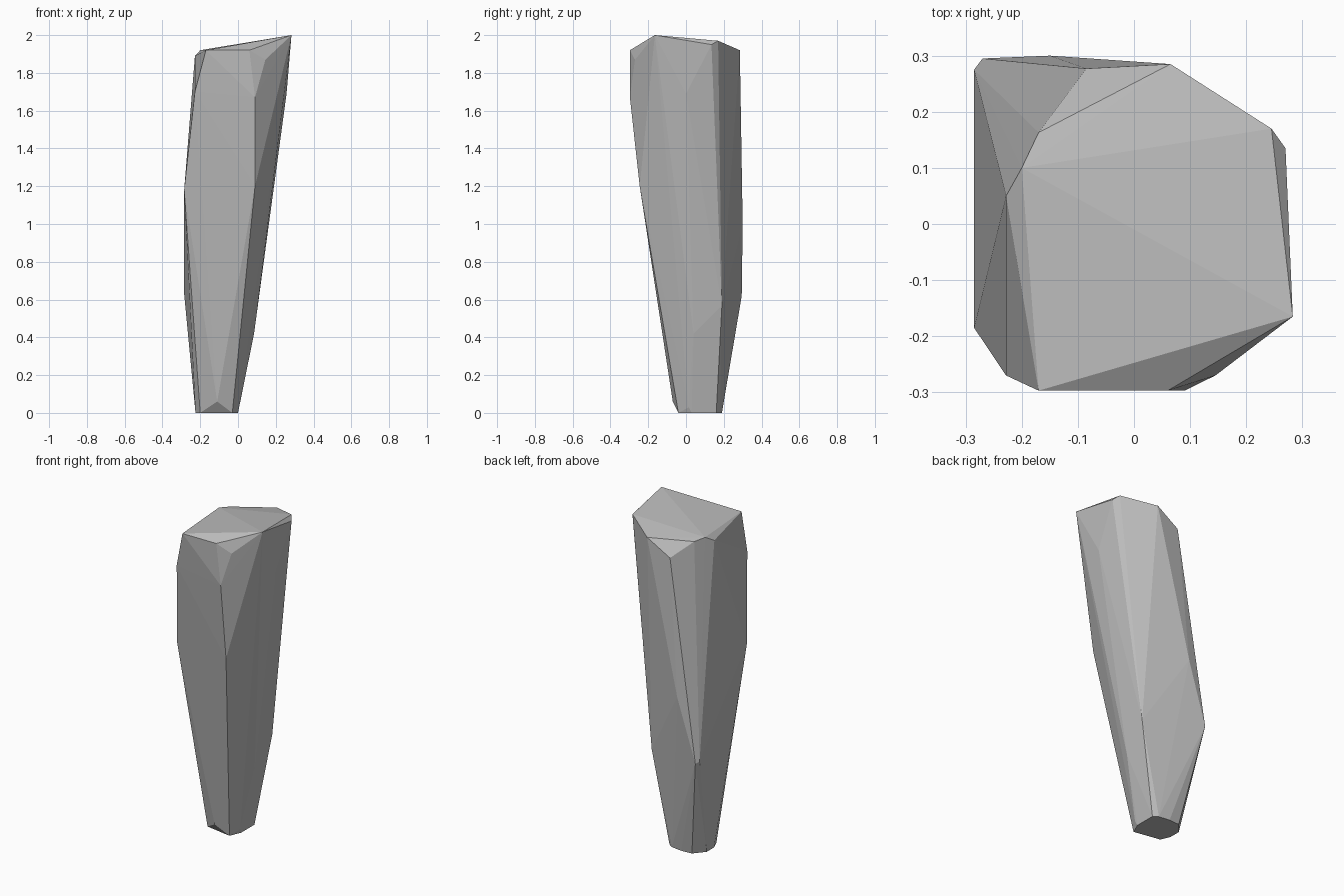
import bpy
import bmesh

# Remove the default cube only
default_cube = bpy.data.objects.get("Cube")
if default_cube:
    bpy.data.objects.remove(default_cube, do_unlink=True)


def make_material(name, colour):
    material = bpy.data.materials.new(name)
    material.use_nodes = True
    material.diffuse_color = colour
    shader = next(node for node in material.node_tree.nodes
                  if node.type == "BSDF_PRINCIPLED")
    shader.inputs["Base Color"].default_value = colour
    return material


def make_hull(name, corner_groups, material):
    """Wrap a flat-faced convex skin around all the given corners."""
    mesh = bpy.data.meshes.new(name)
    builder = bmesh.new()
    for group in corner_groups:
        for corner in group:
            builder.verts.new(corner)
    result = bmesh.ops.convex_hull(builder, input=builder.verts[:])
    unused = {item for item in result["geom_interior"] + result["geom_unused"]
              if isinstance(item, bmesh.types.BMVert)}
    bmesh.ops.delete(builder, geom=list(unused), context="VERTS")
    bmesh.ops.recalc_face_normals(builder, faces=builder.faces[:])
    builder.to_mesh(mesh)
    builder.free()
    mesh.materials.append(material)
    rock = bpy.data.objects.new(name, mesh)
    bpy.context.scene.collection.objects.link(rock)
    return rock


# Narrow cut-off foot, with two chipped corners just above the ground
foot_outline = [(-.2, -.01), (-.03, -.04), (0, .03), (0, .16), (-.03, .18),
                (-.1, .19), (-.17, .185), (-.225, .12), (-.225, .05)]
foot = [(x, y, 0) for x, y in foot_outline]
foot_chips = [(-.11, -.07, .06), (.005, .015, .03)]

# Bulges along the shaft
shaft = [(.085, .04, .42), (.1, .19, .57), (-.285, .275, .63),
         (-.27, .295, .62), (-.15, .3, 1), (-.285, -.185, 1.18),
         (.09, -.245, 1.2)]

# Shoulder corners below the crown
shoulder = [(.09, -.297, 1.67), (-.228, -.27, 1.7), (.257, 0, 1.69),
            (.145, -.27, 1.87), (-.085, .277, 1.83), (-.228, .05, 1.89)]

# Sloping crown with its peak at one corner
crown = [(.283, -.165, 2), (.245, .17, 1.97), (.27, .135, 1.95),
         (.065, .285, 1.92), (-.17, .163, 1.91), (-.2, .1, 1.92),
         (-.17, -.297, 1.92), (.06, -.297, 1.92)]

stone_grey = make_material("stone grey", (.5, .5, .5, 1))
make_hull("rock_pillar", [foot, foot_chips, shaft, shoulder, crown], stone_grey)
